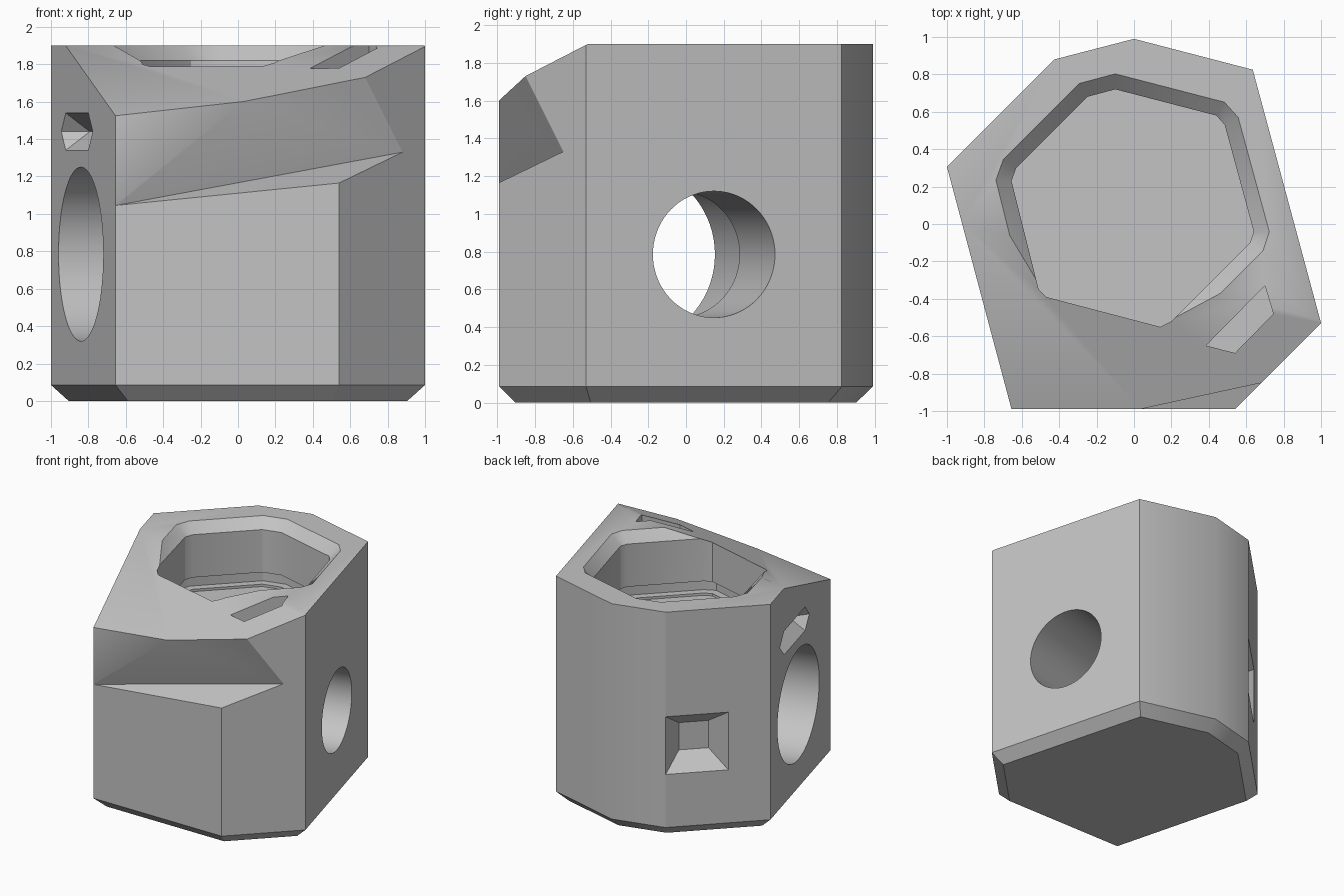
import bpy
import bmesh
import math
from mathutils import Vector, Matrix

cube = bpy.data.objects.get("Cube")
if cube:
    bpy.data.objects.remove(cube, do_unlink=True)

grey = bpy.data.materials.new("plain_grey")
grey.use_nodes = True
grey.diffuse_color = (0.55, 0.55, 0.55, 1)
grey.node_tree.nodes["Principled BSDF"].inputs["Base Color"].default_value = grey.diffuse_color


def add_object(name, bm):
    bmesh.ops.recalc_face_normals(bm, faces=bm.faces)
    mesh = bpy.data.meshes.new(name)
    bm.to_mesh(mesh)
    bm.free()
    mesh.materials.append(grey)
    obj = bpy.data.objects.new(name, mesh)
    bpy.context.collection.objects.link(obj)
    return obj


def hull(points):
    """Convex solid around the given points."""
    bm = bmesh.new()
    for p in points:
        bm.verts.new(p)
    result = bmesh.ops.convex_hull(bm, input=bm.verts)
    spare = [v for v in bm.verts if not v.link_faces]
    bmesh.ops.delete(bm, geom=spare, context='VERTS')
    bmesh.ops.dissolve_limit(bm, angle_limit=0.002, verts=bm.verts, edges=bm.edges)
    return bm


def offset(poly, amount):
    """Mitred outward offset of a counter-clockwise outline."""
    result = []
    for i, p in enumerate(poly):
        p = Vector(p)
        a = (p - Vector(poly[i - 1])).normalized()
        b = (Vector(poly[(i + 1) % len(poly)]) - p).normalized()
        na, nb = Vector((a.y, -a.x)), Vector((b.y, -b.x))
        result.append(p + (na + nb) * amount / (1 + na.dot(nb)))
    return result


def ring(poly, z, grow=0.0):
    return [Vector((p[0], p[1], z)) for p in offset(poly, grow)]


def cylinder(start, end, radius):
    bm = bmesh.new()
    axis = end - start
    place = Matrix.Translation((start + end) / 2) @ axis.to_track_quat('Z', 'Y').to_matrix().to_4x4()
    bmesh.ops.create_cone(bm, cap_ends=True, segments=72, radius1=radius, radius2=radius,
                          depth=axis.length, matrix=place)
    return bm


# Main body: seven-sided block, chamfered foot, sloped front top
outline = [(-0.655, -0.99), (0.54, -0.99), (1, -0.53), (0.635, 0.825),
           (0, 0.99), (-0.425, 0.88), (-1, 0.305)]
bm = hull(ring(outline, 0, -0.085) + ring(outline, 0.085) + ring(outline, 1.9))
cut = bmesh.ops.bisect_plane(bm, geom=bm.verts[:] + bm.edges[:] + bm.faces[:],
                             plane_co=(-0.92, 0.01, 1.9), plane_no=(-0.265 * 0.42, -0.964 * 0.42, 1),
                             clear_outer=True)
rim = [e for e in bm.edges if e.is_boundary]
bmesh.ops.holes_fill(bm, edges=rim, sides=0)
body = add_object("block_body", bm)


def carve(name, bm):
    tool = add_object(name, bm)
    tool.hide_render = True
    mod = body.modifiers.new(name, 'BOOLEAN')
    mod.operation = 'DIFFERENCE'
    mod.solver = 'EXACT'
    mod.object = tool
    bpy.context.view_layer.objects.active = body
    bpy.ops.object.modifier_apply(modifier=name)
    bpy.data.objects.remove(tool, do_unlink=True)


# Top pocket with chamfered rim and undercut floor
pocket = [(0.14, -0.55), (0.2, -0.52), (0.62, -0.10), (0.64, -0.04), (0.485, 0.53),
          (0.44, 0.58), (-0.10, 0.72), (-0.25, 0.68), (-0.63, 0.30), (-0.655, 0.23),
          (-0.51, -0.35), (-0.47, -0.39)]
carve("pocket_cutter", hull(ring(pocket, 1.34) + ring(pocket, 2)))
carve("rim_cutter", hull(ring(pocket, 1.82) + ring(pocket, 1.94, 0.12)))
carve("undercut_cutter", hull(ring(pocket, 1.36, 0.06) + ring(pocket, 1.46, 0.06)))

# Stepped bore from side to side
across = Vector((math.cos(math.radians(15)), math.sin(math.radians(15)), 0))
mouth = Vector((-0.84, -0.296, 0.785))
carve("wide_bore_cutter", cylinder(mouth - across * 0.3, mouth + across * 0.99, 0.465))
carve("narrow_bore_cutter", cylinder(mouth + across * 0.9, mouth + across * 2.1, 0.335))

# Slanted wedge groove across the front
a, b = Vector((-0.655, -0.99, 1.045)), Vector((0.88, -0.65, 1.33))
c, d = Vector((0.685, -0.845, 1.72)), Vector((0.54, -0.99, 1.165))
p = Vector((0, -0.99, 1.575))
tip, high = a + (a - b) * 0.05, b + (c - b) * 1.6
out, forward = Vector((0.2, -0.2, 0)), Vector((0, -0.3, 0))
carve("groove_cutter", hull([tip, b, high, a + (p - a) * 1.6, d, b + out, d + forward,
                             tip + forward, high + out, Vector((0.54, -1.3, 2))]))

# Tapered square recess at the back
inward = Vector((1, -1, 0)).normalized()
along = Vector((1, 1, 0)).normalized()
centre = Vector((-0.598, 0.707, 0.775))
square = []
for depth, half in ((-0.1, 0.243), (0, 0.243), (0.15, 0.115)):
    for s in (-1, 1):
        for t in (-1, 1):
            square.append(centre + inward * depth + along * s * half + Vector((0, 0, t * half)))
carve("recess_cutter", hull(square))

# Side notch with a V-shaped bottom
centre = Vector((-0.861, -0.217, 1.44))
along = Vector((-across.y, across.x, 0))
notch = []
for s in (-1, 1):
    notch.append(centre + across * 0.13 + along * s * 0.22)
    for depth in (0, -0.06):
        base = centre + across * depth
        notch.append(base + along * s * 0.327)
        notch += [base + along * s * 0.233 + Vector((0, 0, t * 0.1)) for t in (-1, 1)]
carve("side_notch_cutter", hull(notch))

# Small slot in the sloped top
slot = [(0.385, -0.65), (0.54, -0.69), (0.745, -0.48), (0.70, -0.33)]
carve("slot_cutter", hull(ring(slot, 1.65) + ring(slot, 2)))

# Shading
for obj in bpy.context.selected_objects:
    obj.select_set(False)
body.select_set(True)
bpy.context.view_layer.objects.active = body
bpy.ops.object.shade_smooth_by_angle(angle=math.radians(30))
